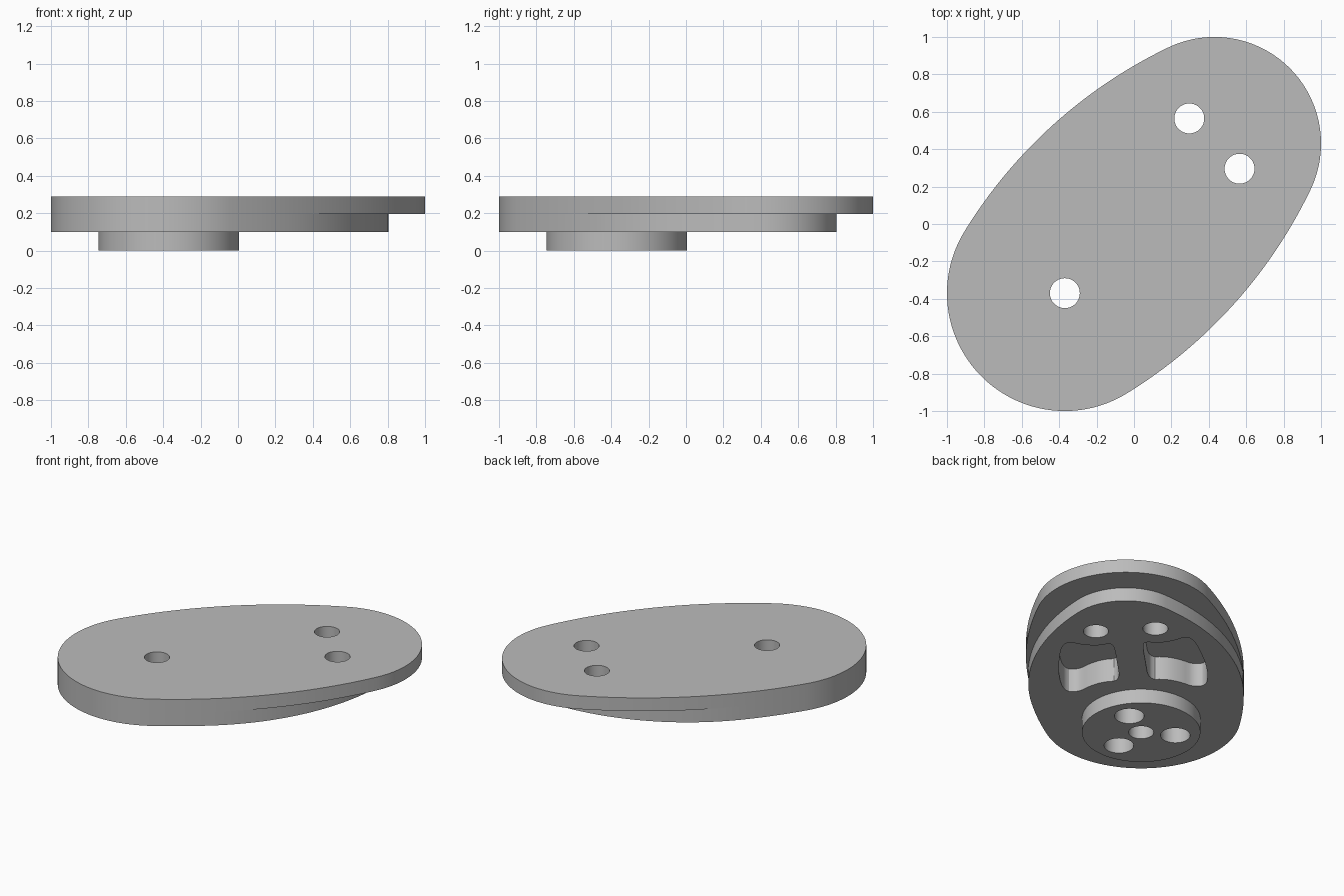
import bpy, bmesh, math
from mathutils import Vector

if "Cube" in bpy.data.objects:
    bpy.data.objects.remove(bpy.data.objects["Cube"], do_unlink=True)

grey = bpy.data.materials.new("plain grey")
grey.use_nodes = True
grey.diffuse_color = (0.5, 0.5, 0.5, 1)
grey.node_tree.nodes["Principled BSDF"].inputs["Base Color"].default_value = (0.5, 0.5, 0.5, 1)

# Heights of the stacked layers
BOSS_TOP, STEP, TOP = 0.1, 0.195, 0.288
HOLE = 0.08


def arc(centre, radius, start, end, steps):
    return [centre + radius * Vector((math.cos(a), math.sin(a)))
            for a in (start + (end - start) * i / steps for i in range(steps + 1))]


def circle(centre, radius, steps=64):
    return arc(Vector(centre), radius, 0, math.tau, steps)[:-1]


def angle(v):
    return math.atan2(v.y, v.x)


def mirrored(half):
    """Close a half outline that starts and ends on the long axis."""
    return half + [Vector((p.x, -p.y)) for p in reversed(half[1:-1])]


def add_prism(bm, outline, bottom, top):
    # The long axis of the part lies on the diagonal of the ground plane
    c = math.sqrt(0.5)
    verts = [bm.verts.new(((p.x - p.y) * c, (p.x + p.y) * c, bottom)) for p in outline]
    face = bm.faces.new(verts)
    grown = bmesh.ops.extrude_face_region(bm, geom=[face])["geom"]
    moved = [g for g in grown if isinstance(g, bmesh.types.BMVert)]
    bmesh.ops.translate(bm, verts=moved, vec=(0, 0, top - bottom))


def make_object(name, prisms):
    bm = bmesh.new()
    for outline, bottom, top in prisms:
        add_prism(bm, outline, bottom, top)
    bmesh.ops.recalc_face_normals(bm, faces=bm.faces)
    mesh = bpy.data.meshes.new(name)
    bm.to_mesh(mesh)
    bm.free()
    mesh.materials.append(grey)
    obj = bpy.data.objects.new(name, mesh)
    bpy.context.collection.objects.link(obj)
    return obj


def rounded(points, rounds=2):
    """Soften the corners of a closed outline."""
    for _ in range(rounds):
        points = [q for p, n in zip(points, points[1:] + points[:1])
                  for q in (p.lerp(n, 0.25), p.lerp(n, 0.75))]
    return points


# Outline of the upper plate: two round ends joined by bulging flanks
tail, tail_r = Vector((-0.523, 0)), 0.63
nose, nose_r = Vector((0.608, 0)), 0.57
flank_r = 2.6
a, b, d = flank_r - tail_r, flank_r - nose_r, nose.x - tail.x
along = (a * a - b * b + d * d) / (2 * d)
flank = Vector((tail.x + along, -math.sqrt(a * a - along * along)))
split = math.acos((-0.26 - flank.x) / flank_r)

rear = (arc(flank, flank_r, split, angle(tail - flank), 16)
        + arc(tail, tail_r, angle(tail - flank), math.pi, 40)[1:])
front = angle(nose - flank)
upper_outline = mirrored(arc(nose, nose_r, 0, front, 32)
                         + arc(flank, flank_r, front, split, 24)[1:-1] + rear)

# The lower plate leaves the same flank at the split and narrows to a smaller nose
tip, tip_r = Vector((0.597, 0)), 0.383
out = Vector((math.cos(split), math.sin(split)))
offset = rear[0] - tip
taper_r = (offset.length_squared - tip_r ** 2) / (2 * (offset.dot(out) - tip_r))
taper = rear[0] - taper_r * out
front = angle(tip - taper)
lower_outline = mirrored(arc(tip, tip_r, 0, front, 24)
                         + arc(taper, taper_r, front, split, 32)[1:-1] + rear)

# Kidney pocket beside the long axis
pocket = rounded([Vector(p) for p in (
    (.49, .37), (.445, .29), (.425, .19), (.45, .11), (.40, .09), (.2, .09),
    (-.03, .09), (-.035, .2), (-.08, .29), (-.15, .37), (-.13, .46),
    (.08, .475), (.3, .45), (.45, .42))])
other_pocket = [Vector((p.x, -p.y)) for p in pocket]

# Cutters: through holes, blind holes in the boss and the two pockets
cuts = [(circle(tail, HOLE), -0.1, 0.5)]
cuts += [(circle((nose.x, side * 0.19), HOLE), -0.1, 0.5) for side in (-1, 1)]
for degrees in (-15, 105, 225):
    t = math.radians(degrees)
    centre = tail + 0.22 * Vector((math.cos(t), math.sin(t)))
    cuts.append((circle(centre, 0.094), -0.1, 0.23))
cuts += [(shape, -0.1, 0.265) for shape in (pocket, other_pocket)]
cutter = make_object("hole_cutter", cuts)
cutter.hide_render = True

parts = [
    make_object("upper_plate", [(upper_outline, STEP, TOP)]),
    make_object("lower_plate", [(lower_outline, BOSS_TOP, STEP)]),
    make_object("round_boss", [(circle(tail, 0.376, 96), 0, BOSS_TOP)]),
]
for part in parts:
    cut = part.modifiers.new("holes", "BOOLEAN")
    cut.operation = "DIFFERENCE"
    cut.solver = "EXACT"
    cut.object = cutter

# Bake the cuts, then shade the round walls smooth
bpy.context.view_layer.update()
graph = bpy.context.evaluated_depsgraph_get()
baked = [bpy.data.meshes.new_from_object(p.evaluated_get(graph)) for p in parts]
for part, mesh in zip(parts, baked):
    part.modifiers.clear()
    part.data = mesh
bpy.data.objects.remove(cutter, do_unlink=True)
bpy.ops.object.select_all(action="DESELECT")
for part in parts:
    part.select_set(True)
bpy.context.view_layer.objects.active = parts[0]
bpy.ops.object.shade_smooth_by_angle(angle=math.radians(30))
